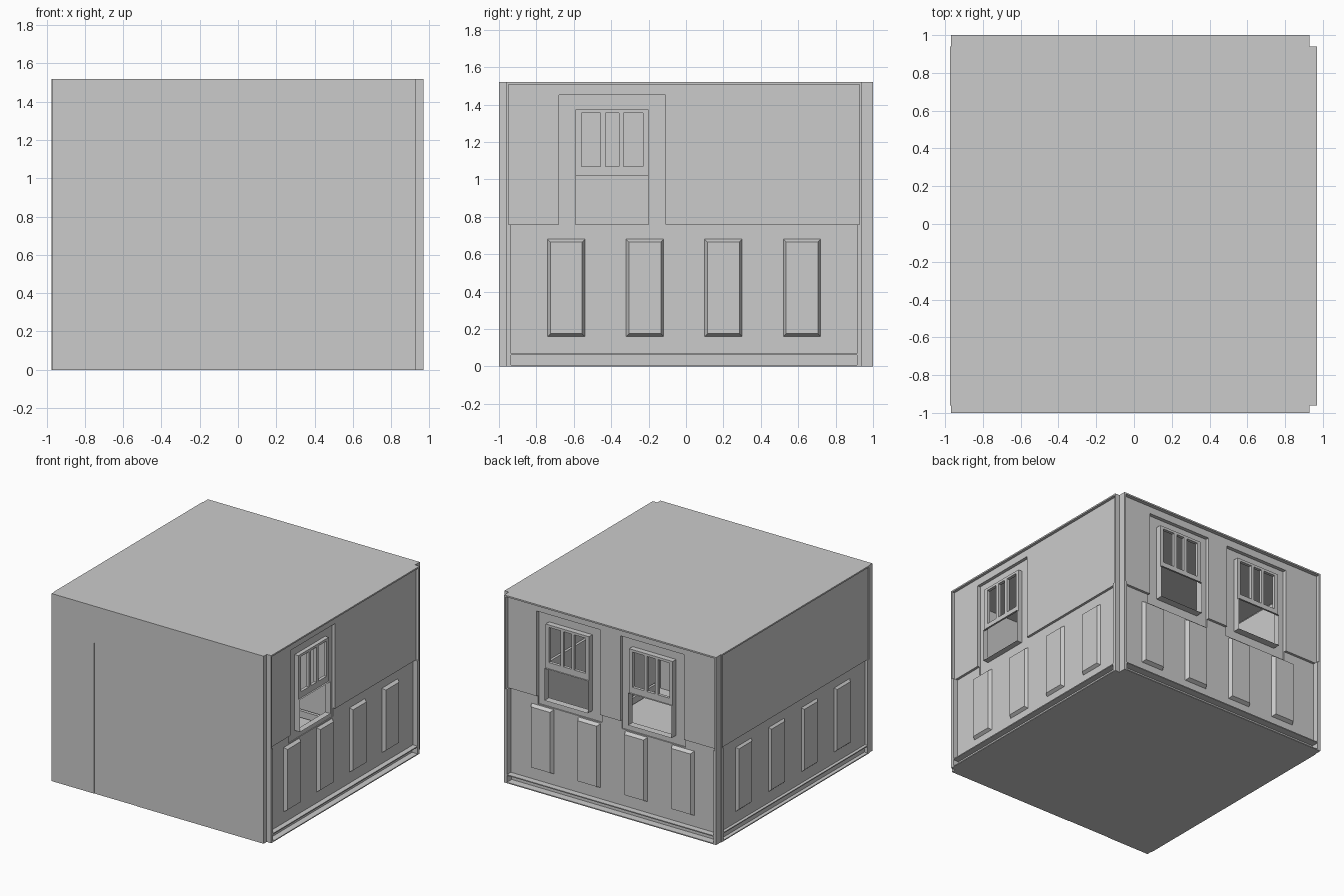
import bpy, bmesh
from mathutils import Vector

if "Cube" in bpy.data.objects:
    bpy.data.objects.remove(bpy.data.objects["Cube"])

H = 1.52                                   # room height
T = 0.06                                   # depth of the outer returns


def to_mesh(name, bm):
    me = bpy.data.meshes.new(name)
    bm.to_mesh(me)
    bm.free()
    ob = bpy.data.objects.new(name, me)
    bpy.context.collection.objects.link(ob)
    return ob


def stepped_wall(name, origin, along, out, rects, panels=(), ret=T):
    """Sheet wall from painted rectangles (u0, u1, z0, z1, depth, solid); later ones win.
    Steps in depth become side faces. Panels are (u0, u1, z0, z1, low, high) raised fields."""
    origin, along, out = Vector(origin), Vector(along), Vector(out)
    bm = bmesh.new()

    def face(pts):
        return bm.faces.new([bm.verts.new(origin + along * u + out * d + Vector((0, 0, z)))
                             for u, z, d in pts])

    us = sorted({v for r in rects for v in r[:2]})
    zs = sorted({v for r in rects for v in r[2:4]})

    def cell(i, j):
        if 0 <= i < len(us) - 1 and 0 <= j < len(zs) - 1:
            u, z = (us[i] + us[i + 1]) / 2, (zs[j] + zs[j + 1]) / 2
            for r in reversed(rects):
                if r[0] < u < r[1] and r[2] < z < r[3]:
                    return r[4], r[5]
        return -ret, False

    for i in range(-1, len(us) - 1):
        for j in range(-1, len(zs) - 1):
            d, solid = cell(i, j)
            if solid:
                a, b, c, e = us[i], us[i + 1], zs[j], zs[j + 1]
                face([(a, c, d), (b, c, d), (b, e, d), (a, e, d)])
            if j >= 0:
                d2 = cell(i + 1, j)[0]
                if abs(d - d2) > 1e-5:
                    u = us[i + 1]
                    face([(u, zs[j], d), (u, zs[j], d2), (u, zs[j + 1], d2), (u, zs[j + 1], d)])
            if i >= 0:
                d2 = cell(i, j + 1)[0]
                if abs(d - d2) > 1e-5:
                    z = zs[j + 1]
                    face([(us[i], z, d), (us[i + 1], z, d), (us[i + 1], z, d2), (us[i], z, d2)])
    for u0, u1, z0, z1, lo, hi in panels:
        k = 0.015
        base = [(u0, z0, lo), (u1, z0, lo), (u1, z1, lo), (u0, z1, lo)]
        top = [(u0 + k, z0 + k, hi), (u1 - k, z0 + k, hi), (u1 - k, z1 - k, hi), (u0 + k, z1 - k, hi)]
        face(top)
        for n in range(4):
            m = (n + 1) % 4
            face([base[n], base[m], top[m], top[n]])
    bmesh.ops.remove_doubles(bm, verts=bm.verts, dist=1e-5)
    bmesh.ops.recalc_face_normals(bm, faces=bm.faces)
    bm.normal_update()
    for f in bm.faces:                     # main planes look outward
        if f.normal.dot(out) < -0.5:
            f.normal_flip()
    return to_mesh(name, bm)


def wainscot_wall(u0, u1, upper, lower, base):
    """Border, upper field, wainscot and skirting."""
    b = 0.012
    return [(u0, u1, 0, H, 0, True),
            (u0 + b, u1 - b, 0.76, H - b, upper, True),
            (u0 + 0.025, u1 - 0.025, 0.07, 0.76, lower, True),
            (u0 + 0.025, u1 - 0.025, 0.008, 0.062, base, True)]


def window(c, casing, face_d):
    """Casing, projecting reveal, upper sash with three lights, open lower half."""
    r = [(c - 0.285, c + 0.285, 0.69, 1.45, casing, True),
         (c - 0.195, c + 0.195, 0.76, 1.375, face_d, False),
         (c - 0.195, c + 0.195, 1.02, 1.375, face_d - 0.015, True)]
    for a, b in ((-0.165, -0.062), (-0.036, 0.036), (0.062, 0.165)):
        r.append((c + a, c + b, 1.07, 1.355, face_d - 0.04, False))
    return r


def four_panels(off, lo, hi):
    return [(off + c - 0.1, off + c + 0.1, 0.16, 0.68, lo, hi) for c in (-0.63, -0.21, 0.21, 0.63)]


X0, X1, Y0, Y1 = -0.94, 0.93, -0.96, 0.94   # core of the room

# right wall with one window
stepped_wall("right_wall", (0.97, 0, 0), (0, 1, 0), (1, 0, 0),
             wainscot_wall(Y0, Y1, -0.022, -0.042, -0.05) + window(-0.395, -0.048, 0.0),
             four_panels(-0.01, -0.042, -0.018), ret=0.04)

# back wall with two windows
stepped_wall("back_wall", (0, 1, 0), (1, 0, 0), (0, 1, 0),
             wainscot_wall(-0.97, X1, -0.03, -0.05, -0.06)
             + window(-0.375, -0.06, 0.0) + window(0.375, -0.06, 0.0),
             four_panels(-0.01, -0.05, -0.02))

# left wall, panelled only
stepped_wall("left_wall", (-0.975, 0, 0), (0, 1, 0), (-1, 0, 0),
             wainscot_wall(Y0, Y1, -0.008, -0.025, -0.03),
             four_panels(-0.01, -0.025, -0.008), ret=0.035)

# front wall with flush door
stepped_wall("front_wall", (0, -1, 0), (1, 0, 0), (0, -1, 0),
             [(-0.97, X1, 0, H, 0, True), (-0.59, -0.21, 0, 1.22, -0.003, True)], ret=0.04)

# floor and ceiling
for name, z in (("floor", 0.0), ("ceiling", H)):
    bm = bmesh.new()
    pts = [(X0, Y0), (X1, Y0), (X1, Y1), (X0, Y1)]
    f = bm.faces.new([bm.verts.new((x, y, z)) for x, y in pts])
    if z == 0:
        f.normal_flip()
    to_mesh(name, bm)
